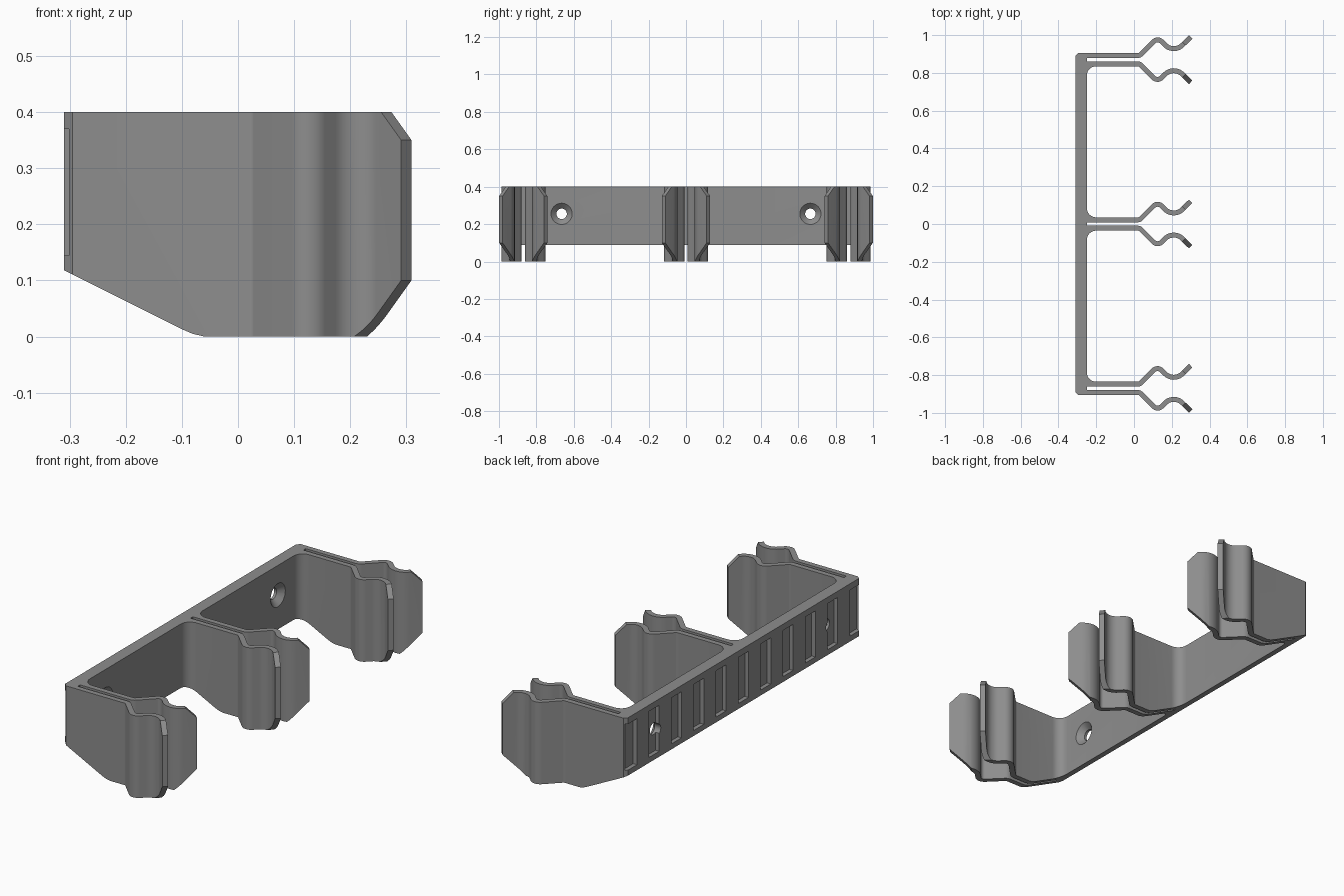
import bpy, bmesh, math
from mathutils import Vector, Matrix

if "Cube" in bpy.data.objects:
    bpy.data.objects.remove(bpy.data.objects["Cube"])

HEIGHT = 0.40
PITCH = 0.87          # distance between clips
HALF_T = 0.013        # half wall thickness of a clip arm
ARM_Y = 0.022         # arm centre line, from the clip centre
BAR_BACK, BAR_FRONT = -0.31, -0.25

grey = bpy.data.materials.new("grey plastic")
grey.diffuse_color = (0.27, 0.27, 0.27, 1)
grey.use_nodes = True
grey.node_tree.nodes["Principled BSDF"].inputs["Base Color"].default_value = grey.diffuse_color


def round_corners(pts, radii, steps=8):
    """Replace inner corners of an open path by arcs."""
    out = [Vector(pts[0])]
    for i in range(1, len(pts) - 1):
        p, r = Vector(pts[i]), radii[i - 1]
        a = (Vector(pts[i - 1]) - p).normalized()
        b = (Vector(pts[i + 1]) - p).normalized()
        half = a.angle(b) / 2
        centre = p + (a + b).normalized() * (r / math.sin(half))
        start = p + a * (r / math.tan(half)) - centre
        end = p + b * (r / math.tan(half)) - centre
        for k in range(steps + 1):
            t = k / steps
            out.append(centre + start.lerp(end, t).normalized() * r)
    out.append(Vector(pts[-1]))
    return out


def offset(path, d):
    """Shift an open path sideways by d (left is positive)."""
    out = []
    for i, p in enumerate(path):
        dirs = []
        if i > 0:
            dirs.append((p - path[i - 1]).normalized())
        if i < len(path) - 1:
            dirs.append((path[i + 1] - p).normalized())
        t = sum(dirs, Vector((0, 0))).normalized()
        n = Vector((-t.y, t.x))
        out.append(p + n * (d / t.dot(dirs[0])))
    return out


def add_prism(bm, pts, matrix, depth):
    """Extrude a flat polygon along its local z, then place it."""
    face = bm.faces.new([bm.verts.new((p[0], p[1], 0)) for p in pts])
    ext = bmesh.ops.extrude_face_region(bm, geom=[face])["geom"]
    top = [v for v in ext if isinstance(v, bmesh.types.BMVert)]
    bmesh.ops.translate(bm, verts=top, vec=(0, 0, depth))
    bmesh.ops.transform(bm, matrix=matrix, verts=list(face.verts) + top)


def make_object(name, bm):
    bmesh.ops.recalc_face_normals(bm, faces=bm.faces)
    mesh = bpy.data.meshes.new(name)
    bm.to_mesh(mesh)
    bm.free()
    mesh.materials.append(grey)
    ob = bpy.data.objects.new(name, mesh)
    bpy.context.collection.objects.link(ob)
    return ob


def cut(target, bm, name):
    cutter = make_object(name, bm)
    cutter.hide_render = True
    mod = target.modifiers.new(name, 'BOOLEAN')
    mod.operation, mod.solver, mod.object = 'DIFFERENCE', 'EXACT', cutter
    bpy.context.view_layer.objects.active = target
    bpy.ops.object.modifier_apply(modifier=mod.name)
    bpy.data.objects.remove(cutter)


# Clip arm: straight, bulge, waist, flared tip
TIP = Vector((0.30, 0.12))
arm = round_corners([(BAR_FRONT, ARM_Y), (0.03, ARM_Y), (0.125, 0.117),
                     (0.21, 0.032), TIP], [0.025, 0.03, 0.065])
outer, inner = offset(arm, HALF_T), offset(arm, -HALF_T)


def root_fillet(c, side, r=0.05):
    """Rounded corner from the arm wall to the bar front."""
    cy = c + side * (ARM_Y + HALF_T + r)
    return [Vector((BAR_FRONT + r - r * math.sin(a), cy - side * r * math.cos(a)))
            for a in [math.pi / 2 * k / 8 for k in range(9)]]


# One outline for the bar and all clips
outline = []
for c in (-PITCH, 0, PITCH):
    for side in (-1, 1):
        place = lambda path: [Vector((p.x, c + side * p.y)) for p in path]
        at_end = c * side > 0
        wall = ([] if at_end else root_fillet(c, side)[::-1]) + place(outer[1:])
        loop = wall + place(inner)[::-1]
        outline += loop if side < 0 else loop[::-1]
END = PITCH + ARM_Y + HALF_T
outline += [(BAR_BACK + 0.015, END), (BAR_BACK, END - 0.015),
            (BAR_BACK, -END + 0.015), (BAR_BACK + 0.015, -END)]
bm = bmesh.new()
add_prism(bm, outline, Matrix(), HEIGHT)
holder = make_object("clip_holder", bm)

# Sloped underside towards the back
bm = bmesh.new()
along_y = Matrix(((1, 0, 0, 0), (0, 0, -1, 1.2), (0, 1, 0, 0), (0, 0, 0, 1)))
add_prism(bm, [(-0.5, -0.1), (-0.5, 0.213), (-0.31, 0.118), (-0.1, 0.013),
               (-0.08, 0.0045), (-0.06, 0), (-0.055, -0.001), (-0.05, -0.1)],
          along_y, 2.4)
cut(holder, bm, "slope_cutter")

# Cut-off corners on the flared tips
bm = bmesh.new()
for c in (-PITCH, 0, PITCH):
    for side in (-1, 1):
        d = Vector((1, side, 0)).normalized()
        n = Vector((d.y, -d.x, 0))
        o = Vector((TIP.x, c + side * TIP.y, 0)) - n * 0.06
        m = Matrix(((d.x, 0, n.x, o.x), (d.y, 0, n.y, o.y),
                    (0, 1, 0, 0), (0, 0, 0, 1)))
        add_prism(bm, [(-0.12, -0.02), (0.03, -0.02), (0.03, 0.13)], m, 0.12)
        add_prism(bm, [(-0.07, 0.42), (0.03, 0.42), (0.03, 0.32)], m, 0.12)
cut(holder, bm, "tip_cutter")

# Row of shallow pockets in the back of the bar
bm = bmesh.new()
for k in range(-5, 6):
    bmesh.ops.create_cube(bm, size=1, matrix=Matrix.Translation(
        (BAR_BACK, k * 0.172, 0.257)) @ Matrix.Diagonal((0.04, 0.078, 0.225, 1)))
cut(holder, bm, "pocket_cutter")

# Countersunk screw holes
for radius1, radius2, x, depth in ((0.028, 0.028, -0.28, 0.12),
                                   (0.0255, 0.0595, -0.2635, 0.032)):
    bm = bmesh.new()
    for y in (-0.665, 0.665):
        bmesh.ops.create_cone(bm, cap_ends=True, segments=32, radius1=radius1,
                              radius2=radius2, depth=depth,
                              matrix=Matrix.Translation((x, y, 0.255))
                              @ Matrix.Rotation(math.pi / 2, 4, 'Y'))
    cut(holder, bm, "screw_cutter")

# Smooth the curves, keep hard edges
bpy.ops.object.select_all(action='DESELECT')
holder.select_set(True)
bpy.context.view_layer.objects.active = holder
bpy.ops.object.shade_smooth_by_angle(angle=math.radians(25))
